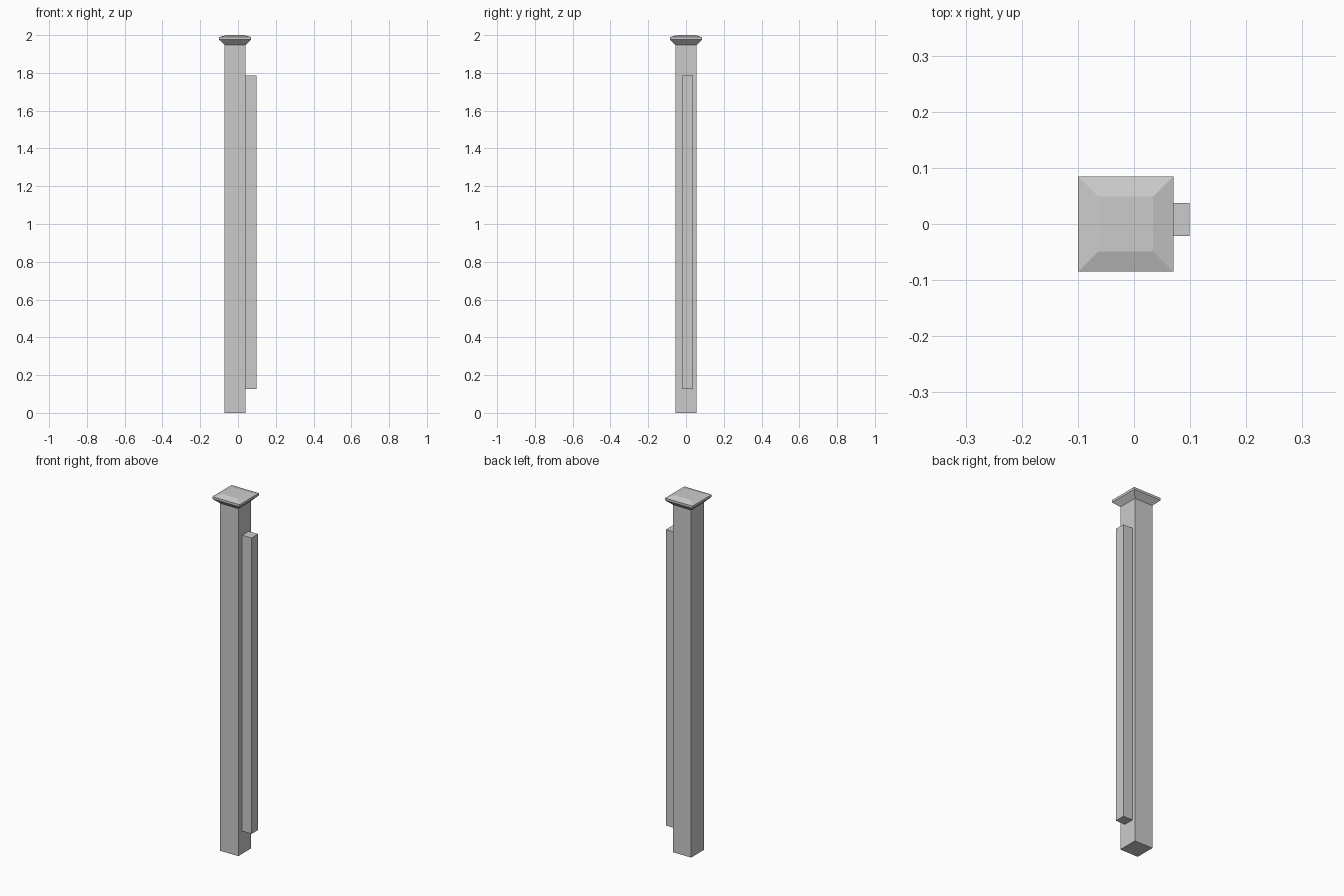
import bpy
import bmesh

cube = bpy.data.objects.get("Cube")
if cube:
    bpy.data.objects.remove(cube, do_unlink=True)

grey = bpy.data.materials.new("plain_grey")
grey.use_nodes = True
colour = (0.6, 0.6, 0.6, 1)
grey.diffuse_color = colour
grey.node_tree.nodes["Principled BSDF"].inputs["Base Color"].default_value = colour


def loft(name, center, rings):
    """Stack rectangular rings of (half x, half y, z) and close both ends."""
    bm = bmesh.new()
    loops = []
    for hx, hy, z in rings:
        corners = ((-hx, -hy), (hx, -hy), (hx, hy), (-hx, hy))
        loops.append([bm.verts.new((x, y, z)) for x, y in corners])
    for low, high in zip(loops, loops[1:]):
        for i in range(4):
            j = (i + 1) % 4
            bm.faces.new((low[i], low[j], high[j], high[i]))
    bm.faces.new(loops[0][::-1])
    bm.faces.new(loops[-1])
    mesh = bpy.data.meshes.new(name)
    bm.to_mesh(mesh)
    bm.free()
    mesh.materials.append(grey)
    obj = bpy.data.objects.new(name, mesh)
    obj.location = (*center, 0)
    bpy.context.collection.objects.link(obj)
    return obj


AXIS = (-0.015, 0)
POST = 0.056
CAP = 0.085
CAP_BASE = 1.948

# Square main post
loft("post", AXIS, [(POST, POST, 0), (POST, POST, CAP_BASE)])

# Flared cap with a thin rim and a bevelled top
loft("post_cap", AXIS, [(POST, POST, CAP_BASE), (CAP, CAP, 1.976),
                        (CAP, CAP, 1.989), (0.049, 0.049, 2)])

# Slimmer strip fixed to the left side of the post
loft("side_strip", (0.07, 0.008), [(0.029, 0.029, 0.127), (0.029, 0.029, 1.786)])
